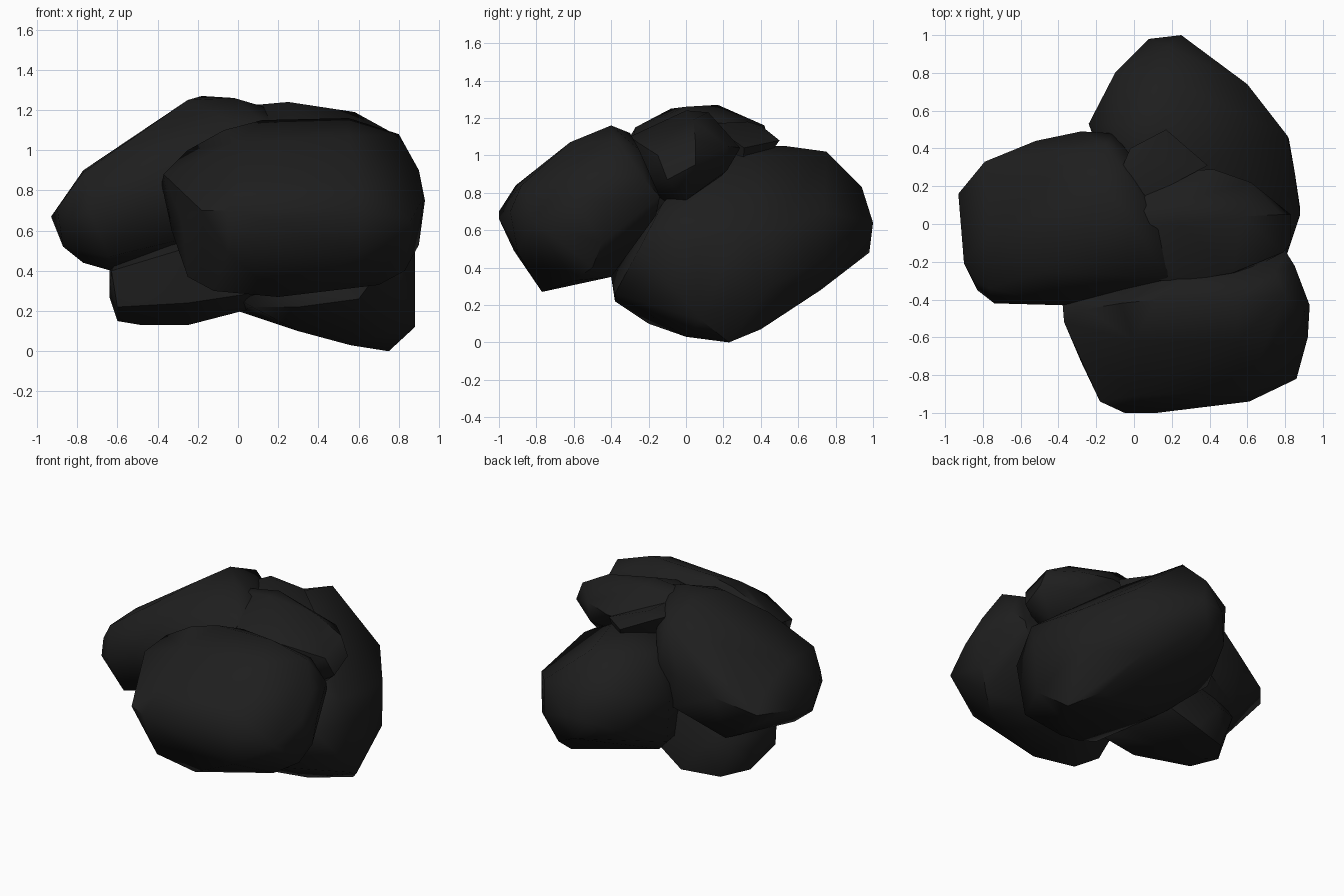
import bpy, bmesh, math

coal = bpy.data.materials.new("coal black")
coal.diffuse_color = (0.013, 0.013, 0.013, 1)


def lump(name, corners):
    """Faceted rock: the convex hull of a few corner points, softly shaded."""
    bm = bmesh.new()
    for c in corners:
        bm.verts.new(c)
    bmesh.ops.convex_hull(bm, input=bm.verts)
    inner = [v for v in bm.verts if not v.link_faces]
    bmesh.ops.delete(bm, geom=inner, context='VERTS')
    bmesh.ops.recalc_face_normals(bm, faces=bm.faces)
    me = bpy.data.meshes.new(name)
    bm.to_mesh(me)
    bm.free()
    me.materials.append(coal)
    ob = bpy.data.objects.new(name, me)
    bpy.context.collection.objects.link(ob)
    bpy.ops.object.select_all(action='DESELECT')
    ob.select_set(True)
    bpy.context.view_layer.objects.active = ob
    bpy.ops.object.shade_smooth_by_angle(angle=math.radians(45))


# front lump
lump("front_lump", [
    (-.38, -.40, .83), (-.37, -.52, .88), (-.33, -.55, .60), (-.25, -.45, 1.0),
    (-.07, -.42, 1.10), (.12, -.40, 1.15), (.55, -.40, 1.16), (.80, -.37, 1.08),
    (.25, -.30, 1.12), (.75, -.25, 1.03),
    (.55, -.62, 1.07), (0, -.62, 1.04), (.85, -.22, .87), (.80, -.14, .78),
    (.90, -.45, .90), (.93, -.43, .75), (.92, -.60, .76), (.86, -.82, .65),
    (.90, -.45, .53), (.83, -.50, .40), (.70, -.60, .33), (.20, -.77, .27),
    (-.12, -.74, .30), (-.25, -.65, .37), (-.28, -.73, .65), (-.18, -.94, .70),
    (-.05, -1, .70), (.12, -1, .66), (.61, -.94, .70), (0, -.91, .84),
    (.60, -.88, .84), (.60, -.90, .48), (-.05, -.92, .49), (.75, -.16, .68),
    (.60, -.40, .35), (0, -.40, .35), (0, -.15, .75)])

# left lump
lump("left_lump", [
    (-.93, .16, .67), (-.90, -.05, .71), (-.90, -.21, .71), (-.87, -.18, .52),
    (-.77, -.12, .44), (-.63, 0, .40), (-.85, -.30, .76), (-.83, -.35, .66),
    (-.74, -.42, .70), (-.77, -.34, .89), (-.38, -.43, .88), (-.64, -.37, .47),
    (.12, -.33, .98), (-.79, .33, .66), (-.52, .44, .76), (-.28, .49, .85),
    (-.11, .48, .90), (-.55, .34, .44), (-.20, .43, .60), (-.77, -.05, .90),
    (-.77, .18, .81), (-.48, -.25, 1.09), (-.48, .25, 1.03), (-.25, -.08, 1.25),
    (-.18, .17, 1.27), (-.02, 0, 1.26), (-.05, -.27, 1.15), (.18, -.28, 1.10),
    (.15, -.03, 1.21), (.10, 0, .60), (-.15, .42, 1.16), (-.03, .38, 1.08),
    (0, .2, 1.2), (-.10, -.30, .60)])

# slab end showing on top, to the right
lump("top_right_lump", [
    (.25, 0, 1.24), (.24, .12, 1.23), (.58, .04, 1.19), (.78, .05, 1.08),
    (.83, .05, .95), (.83, -.10, .87), (.79, -.15, 1.0), (.62, .22, 1.05),
    (.42, .29, 1.04), (.60, .22, .92), (.70, 0, .76), (.65, -.12, .76),
    (.60, -.25, .85), (.28, -.30, 1.10), (.05, .14, 1.18), (.52, -.26, 1.07),
    (-.20, 0, 1.20), (-.20, 0, .70), (-.20, -.30, 1.0), (-.20, .25, 1.0)])

# small peak wedged between the three upper lumps
lump("small_peak", [
    (-.02, .40, 1.16), (.06, .33, 1.18), (.05, .13, 1.17), (-.08, .26, 1.16),
    (.39, .31, 1.04), (.17, .50, 1.08), (0, .13, .80), (.30, .30, .80)])

# large leaning back lump
lump("back_lump", [
    (.75, .23, 0), (.56, 0, .03), (.30, -.20, .10), (.30, -.38, .22),
    (.60, -.38, .26), (.07, -.30, .22), (.88, .08, .12), (.88, .05, .50),
    (.83, -.04, .68), (.70, -.12, .75), (.78, -.25, .50), (.30, -.40, .35),
    (.62, .40, .07), (.50, .72, .28), (.20, .98, .48), (.08, .98, .62),
    (.25, 1, .64), (.18, .94, .83), (.60, .74, .70), (.60, .74, .45),
    (.85, .28, .59), (.81, .47, .60), (.22, .75, 1.02), (-.10, .80, .80),
    (-.10, .78, .52), (-.24, .53, .70), (-.20, .50, .38), (0, .30, .20),
    (.15, .53, 1.05), (-.08, .53, .98), (.82, .45, .30), (.10, .20, 1.05),
    (.36, .32, 1.0), (-.07, .28, 1.02)])

# low lump tucked underneath
lump("under_lump", [
    (-.64, .05, .40), (-.64, .10, .27), (-.60, .13, .15), (-.48, .30, .13),
    (-.48, .08, .13), (-.25, .05, .13), (-.22, .37, .14), (.06, 0, .21),
    (-.60, -.15, .22), (-.63, -.12, .40), (-.58, .30, .38), (-.40, .38, .35),
    (.10, .30, .30), (-.25, -.30, .24), (.15, -.30, .30), (-.30, -.33, .50),
    (.10, -.30, .60), (-.50, .15, .65), (.10, .25, .65)])
